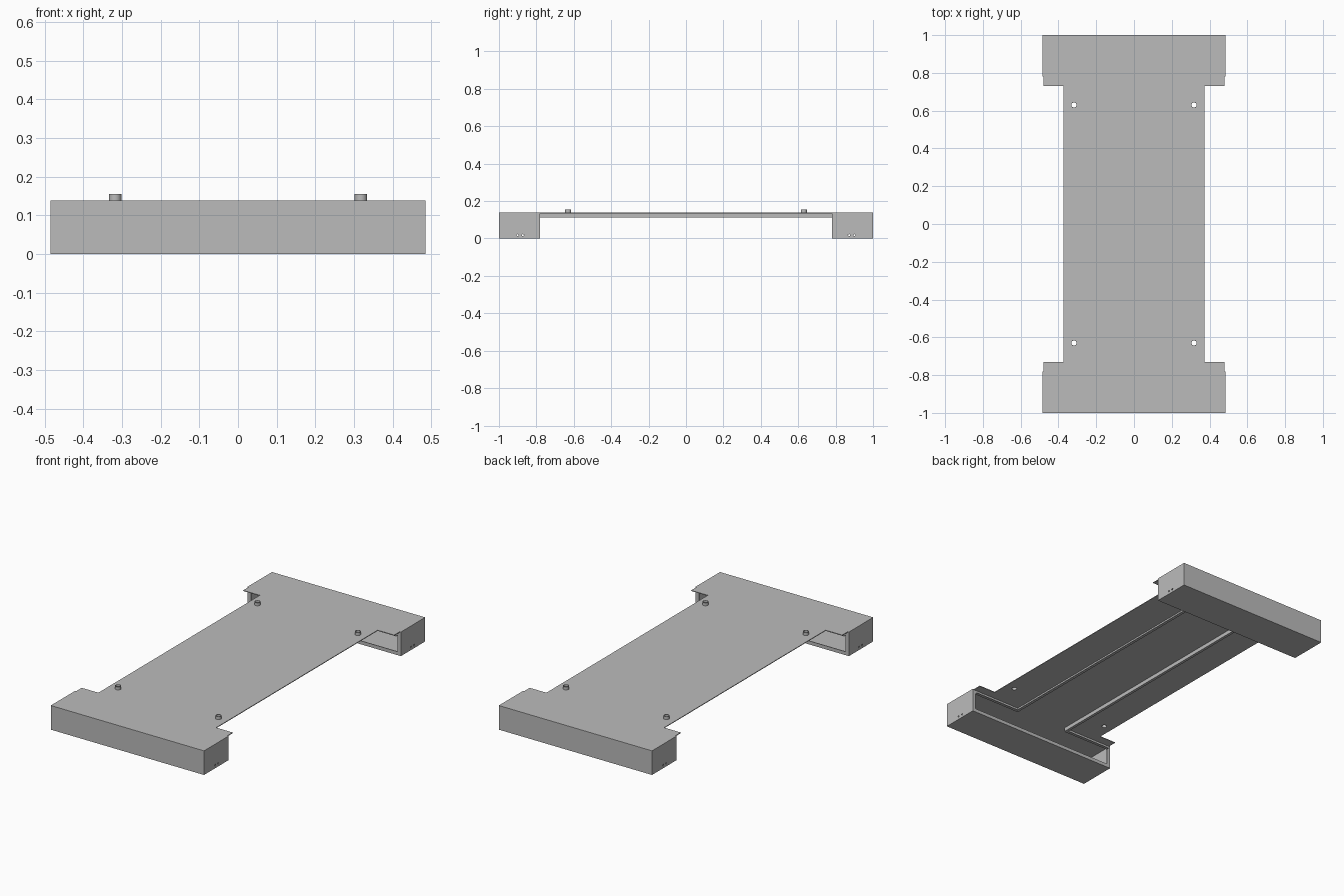
import bpy, bmesh
from mathutils import Matrix

if "Cube" in bpy.data.objects:
    bpy.data.objects.remove(bpy.data.objects["Cube"], do_unlink=True)

HALF_W, BOX_Y, TOP, T = 0.485, 0.78, 0.138, 0.004   # half width, box mouth, height, sheet
UNDER = TOP - T
RAIL_X, RAIL_Z, FOOT = 0.168, 0.112, 0.012

steel = bpy.data.materials.new("grey_steel")
steel.use_nodes = True
steel.diffuse_color = (0.5, 0.5, 0.5, 1)
steel.node_tree.nodes["Principled BSDF"].inputs["Base Color"].default_value = (0.5, 0.5, 0.5, 1)


def finish(name, bm):
    mesh = bpy.data.meshes.new(name)
    bmesh.ops.recalc_face_normals(bm, faces=bm.faces)
    bm.to_mesh(mesh)
    bm.free()
    mesh.materials.append(steel)
    obj = bpy.data.objects.new(name, mesh)
    bpy.context.collection.objects.link(obj)
    return obj


def block(bm, xs, ys, zs):
    """Add a cuboid spanning the three ranges."""
    size = [abs(b - a) for a, b in (xs, ys, zs)]
    mid = [(a + b) / 2 for a, b in (xs, ys, zs)]
    bmesh.ops.create_cube(bm, size=1, matrix=Matrix.Translation(mid) @ Matrix.Diagonal((*size, 1)))


def rod(bm, centre, radius, depth, turn=Matrix.Identity(4)):
    bmesh.ops.create_cone(bm, cap_ends=True, segments=24, radius1=radius, radius2=radius,
                          depth=depth, matrix=Matrix.Translation(centre) @ turn)


def cut(obj, cutter):
    cutter.hide_render = True
    cutter.hide_viewport = True
    cutter.display_type = 'WIRE'
    mod = obj.modifiers.new("holes", 'BOOLEAN')
    mod.operation = 'DIFFERENCE'
    mod.solver = 'EXACT'
    mod.object = cutter


SIDES = (-1, 1)
PEGS = [(sx * 0.318, sy * 0.63) for sx in SIDES for sy in SIDES]

# Top sheet: I-shaped outline mirrored from one quarter
quarter = [(HALF_W, 1), (HALF_W, BOX_Y), (0.478, BOX_Y), (0.478, 0.73), (0.373, 0.73)]
right = quarter + [(x, -y) for x, y in reversed(quarter)]
outline = right + [(-x, y) for x, y in reversed(right)]
bm = bmesh.new()
face = bm.faces.new([bm.verts.new((x, y, UNDER)) for x, y in outline])
up = bmesh.ops.extrude_face_region(bm, geom=[face])["geom"]
bmesh.ops.translate(bm, vec=(0, 0, T), verts=[v for v in up if isinstance(v, bmesh.types.BMVert)])
top_sheet = finish("top_sheet", bm)

# Holes through the sheet below each collar
bm = bmesh.new()
for x, y in PEGS:
    rod(bm, (x, y, TOP), 0.0135, 0.1)
cut(top_sheet, finish("collar_hole_cutter", bm))

# Hollow collars
for i, (x, y) in enumerate(PEGS):
    bm = bmesh.new()
    rings = []
    for r, z in ((0.016, UNDER), (0.016, 0.155), (0.0135, 0.155), (0.0135, UNDER)):
        rings.append(bmesh.ops.create_circle(
            bm, segments=24, radius=r, matrix=Matrix.Translation((x, y, z)))["verts"])
    for a, b in zip(rings, rings[1:] + rings[:1]):
        for k in range(24):
            n = (k + 1) % 24
            bm.faces.new((a[k], a[n], b[n], b[k]))
    collar = finish(f"collar_{i + 1}", bm)
    bpy.context.view_layer.objects.active = collar
    collar.select_set(True)
    bpy.ops.object.shade_smooth_by_angle()
    collar.select_set(False)

# Small bolt holes in the box sides
bm = bmesh.new()
for sy in SIDES:
    for y in (0.872, 0.9):
        rod(bm, (0, sy * y, 0.018), 0.005, 1.2, Matrix.Rotation(1.5707963, 4, 'Y'))
side_cutter = finish("side_hole_cutter", bm)

for sy, end in zip(SIDES, ("front", "back")):
    mouth = (sy * BOX_Y, sy * (BOX_Y + T))
    # End box floor, outer wall and lower lip
    bm = bmesh.new()
    block(bm, (-HALF_W, HALF_W), (sy * BOX_Y, sy), (0, T))
    block(bm, (-HALF_W, HALF_W), (sy * (1 - T), sy), (T, UNDER))
    block(bm, (T - HALF_W, HALF_W - T), mouth, (T, 0.02))
    finish(f"{end}_box", bm)
    for sx, side in zip(SIDES, ("right", "left")):
        # Side wall with bolt holes
        bm = bmesh.new()
        block(bm, (sx * (HALF_W - T), sx * HALF_W), (sy * BOX_Y, sy * (1 - T)), (T, UNDER))
        cut(finish(f"{end}_{side}_side_wall", bm), side_cutter)
        # Upright lip and the angle rail across the box mouth
        bm = bmesh.new()
        block(bm, (sx * (HALF_W - 0.02), sx * (HALF_W - T)), mouth, (0.02, UNDER))
        finish(f"{end}_{side}_upright_lip", bm)
        bm = bmesh.new()
        across = (sx * RAIL_X, sx * (HALF_W - 0.02))
        block(bm, across, mouth, (RAIL_Z, UNDER))
        block(bm, across, (sy * (BOX_Y - FOOT), sy * BOX_Y), (RAIL_Z, RAIL_Z + T))
        finish(f"{end}_{side}_cross_rail", bm)

# Long angle rails under the sheet
for sx, side in zip(SIDES, ("right", "left")):
    bm = bmesh.new()
    block(bm, (sx * RAIL_X, sx * (RAIL_X - T)), (-BOX_Y, BOX_Y), (RAIL_Z, UNDER))
    block(bm, (sx * RAIL_X, sx * (RAIL_X + FOOT)), (-BOX_Y, BOX_Y), (RAIL_Z, RAIL_Z + T))
    finish(f"{side}_long_rail", bm)
